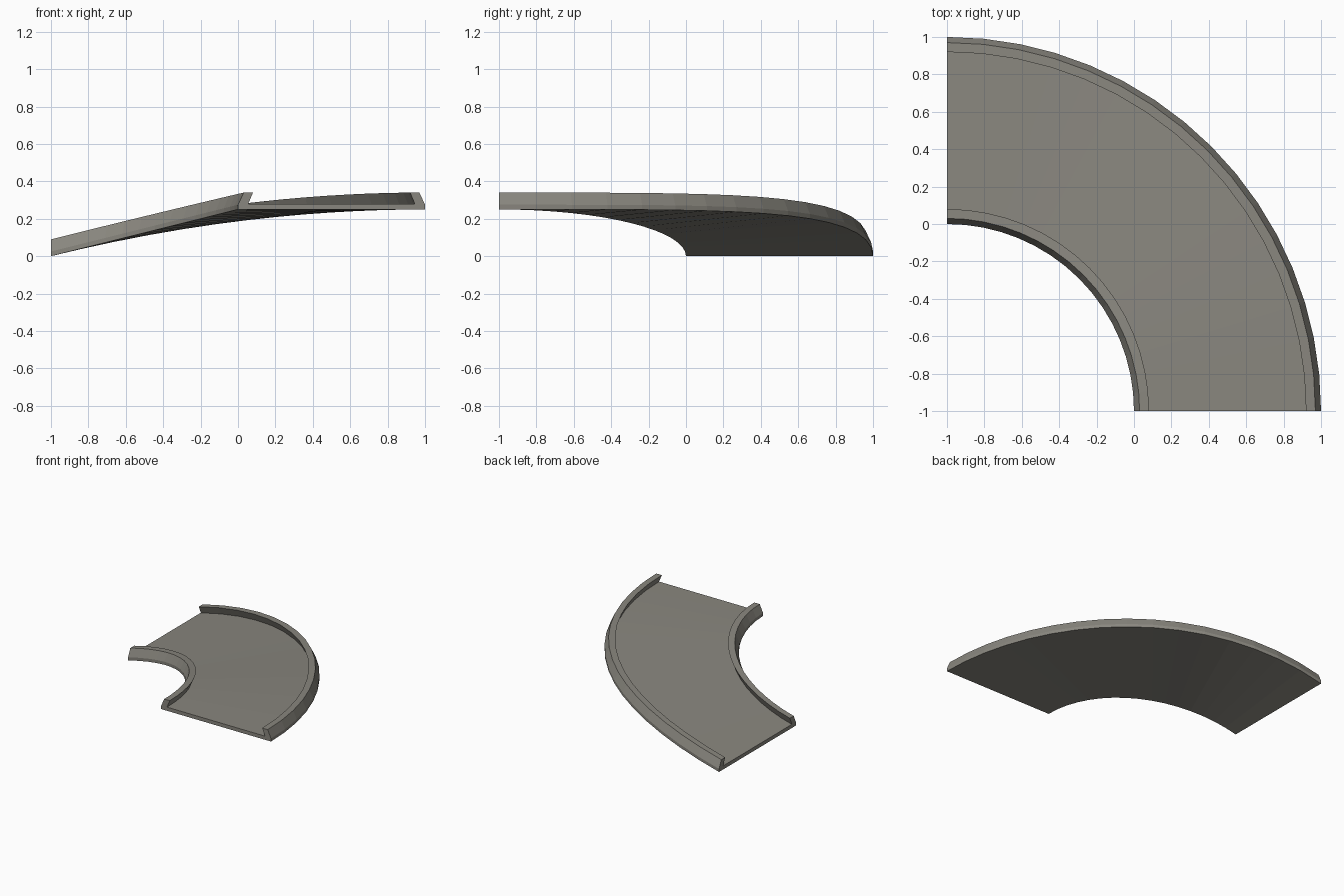
import bpy, bmesh, math

if "Cube" in bpy.data.objects:
    bpy.data.objects.remove(bpy.data.objects["Cube"])

SEGMENTS = 16
asphalt = bpy.data.materials.new("warm_grey")
asphalt.diffuse_color = (0.25, 0.24, 0.21, 1)
asphalt.use_nodes = True
asphalt.node_tree.nodes["Principled BSDF"].inputs["Base Color"].default_value = asphalt.diffuse_color

# Cross-section as (radius, height): slab with a leaning curb on each side
half = [(1.0, 0.0), (1.0, 0.025), (1.03, 0.09), (1.08, 0.09), (1.055, 0.03)]
section = half + [(3 - r, h) for r, h in reversed(half)]


def climb(r, a):
    """Ramp height: even slope at the low end, level across the high end."""
    c = math.cos(a)
    return 0.25 * (c * r - (r - 1) * c * c)


# Curved rising ramp, swept a quarter turn around the corner (-1, -1)
bm = bmesh.new()
rings = []
for i in range(SEGMENTS + 1):
    a = math.pi / 2 * i / SEGMENTS
    rings.append([bm.verts.new((-1 + r * math.cos(a), -1 + r * math.sin(a),
                                climb(r, a) + h)) for r, h in section])
n = len(section)
for r0, r1 in zip(rings, rings[1:]):
    for k in range(n):
        bm.faces.new((r0[k], r0[(k + 1) % n], r1[(k + 1) % n], r1[k]))

# End caps, one piece per curb plus the slab between them
for ring in (rings[0], rings[-1]):
    bm.faces.new(ring[0:5])
    bm.faces.new(ring[5:10])
    bm.faces.new((ring[0], ring[4], ring[5], ring[9]))
bmesh.ops.recalc_face_normals(bm, faces=bm.faces)

mesh = bpy.data.meshes.new("curved_ramp")
bm.to_mesh(mesh)
bm.free()
mesh.materials.append(asphalt)
ramp = bpy.data.objects.new("curved_ramp", mesh)
bpy.context.collection.objects.link(ramp)
